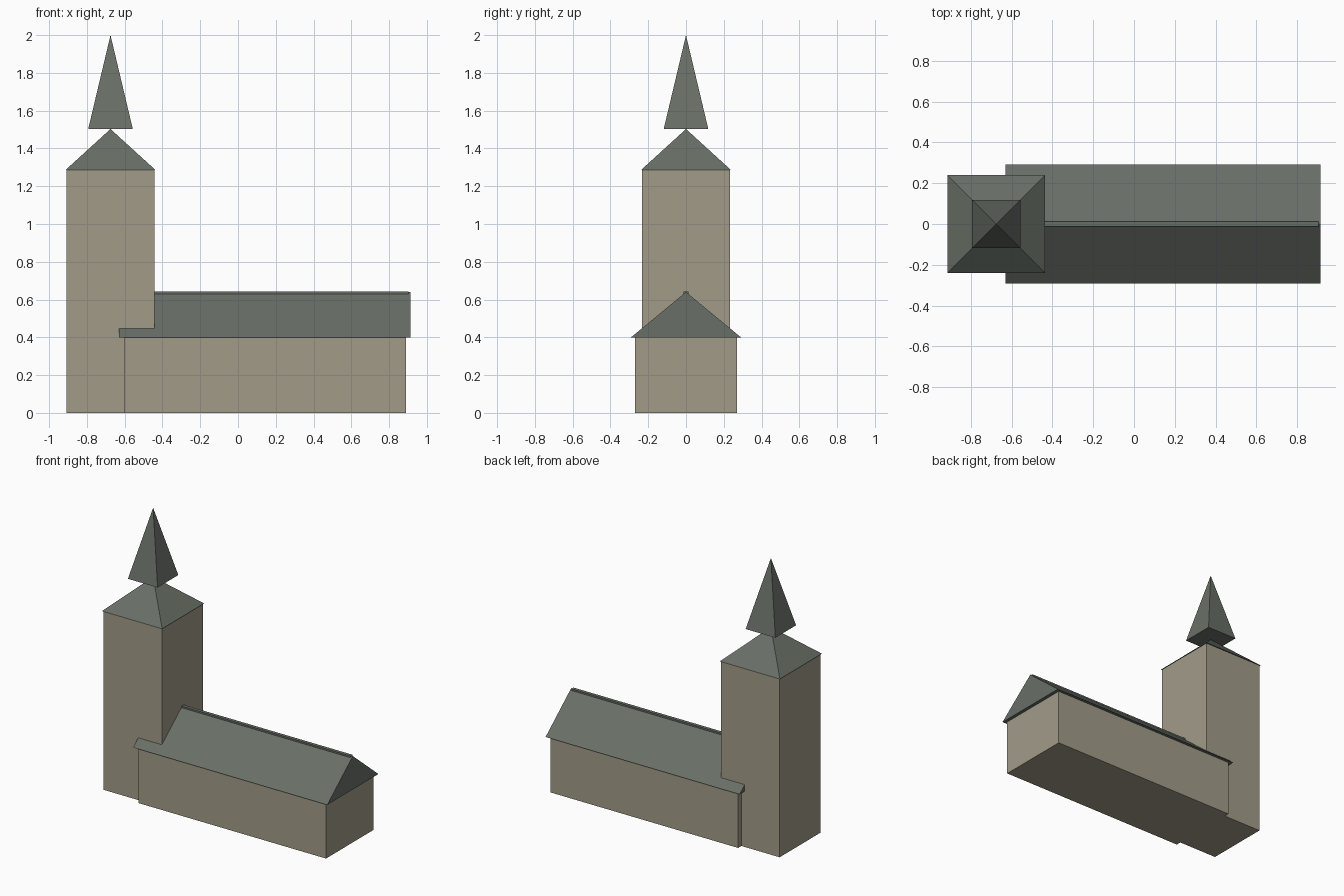
import bpy, bmesh

if "Cube" in bpy.data.objects:
    bpy.data.objects.remove(bpy.data.objects["Cube"])


def material(name, color):
    m = bpy.data.materials.new(name)
    m.diffuse_color = (*color, 1)
    m.use_nodes = True
    m.node_tree.nodes["Principled BSDF"].inputs["Base Color"].default_value = m.diffuse_color
    return m


STONE = material("stone", (0.36, 0.33, 0.25))
SLATE = material("slate", (0.14, 0.16, 0.135))


def solid(name, verts, mat):
    """Closed convex solid around a few corner points."""
    bm = bmesh.new()
    for v in verts:
        bm.verts.new(v)
    bmesh.ops.convex_hull(bm, input=bm.verts)
    bmesh.ops.dissolve_limit(bm, angle_limit=0.001, verts=bm.verts, edges=bm.edges)
    bmesh.ops.recalc_face_normals(bm, faces=bm.faces)
    mesh = bpy.data.meshes.new(name)
    bm.to_mesh(mesh)
    bm.free()
    mesh.materials.append(mat)
    obj = bpy.data.objects.new(name, mesh)
    bpy.context.collection.objects.link(obj)


def rect(x0, x1, hy, z):
    return [(x, y, z) for x in (x0, x1) for y in (-hy, hy)]


def box(name, x0, x1, hy, z0, z1, mat):
    solid(name, rect(x0, x1, hy, z0) + rect(x0, x1, hy, z1), mat)


def pyramid(name, cx, h, z0, z1, mat):
    solid(name, rect(cx - h, cx + h, h, z0) + [(cx, 0, z1)], mat)


# Tower with low roof and spire
TX = -0.675
box("tower", TX - 0.233, TX + 0.233, 0.233, 0, 1.285, STONE)
pyramid("tower_roof", TX, 0.239, 1.285, 1.503, SLATE)
pyramid("spire", TX, 0.118, 1.503, 2.0, SLATE)

# Nave with gabled roof and ridge cap
box("nave", -0.603, 0.889, 0.27, 0, 0.40, STONE)
solid("nave_roof", rect(-0.63, 0.913, 0.291, 0.40) + [(-0.63, 0, 0.64), (0.913, 0, 0.64)], SLATE)
box("ridge_cap", -0.62, 0.903, 0.012, 0.622, 0.642, SLATE)
